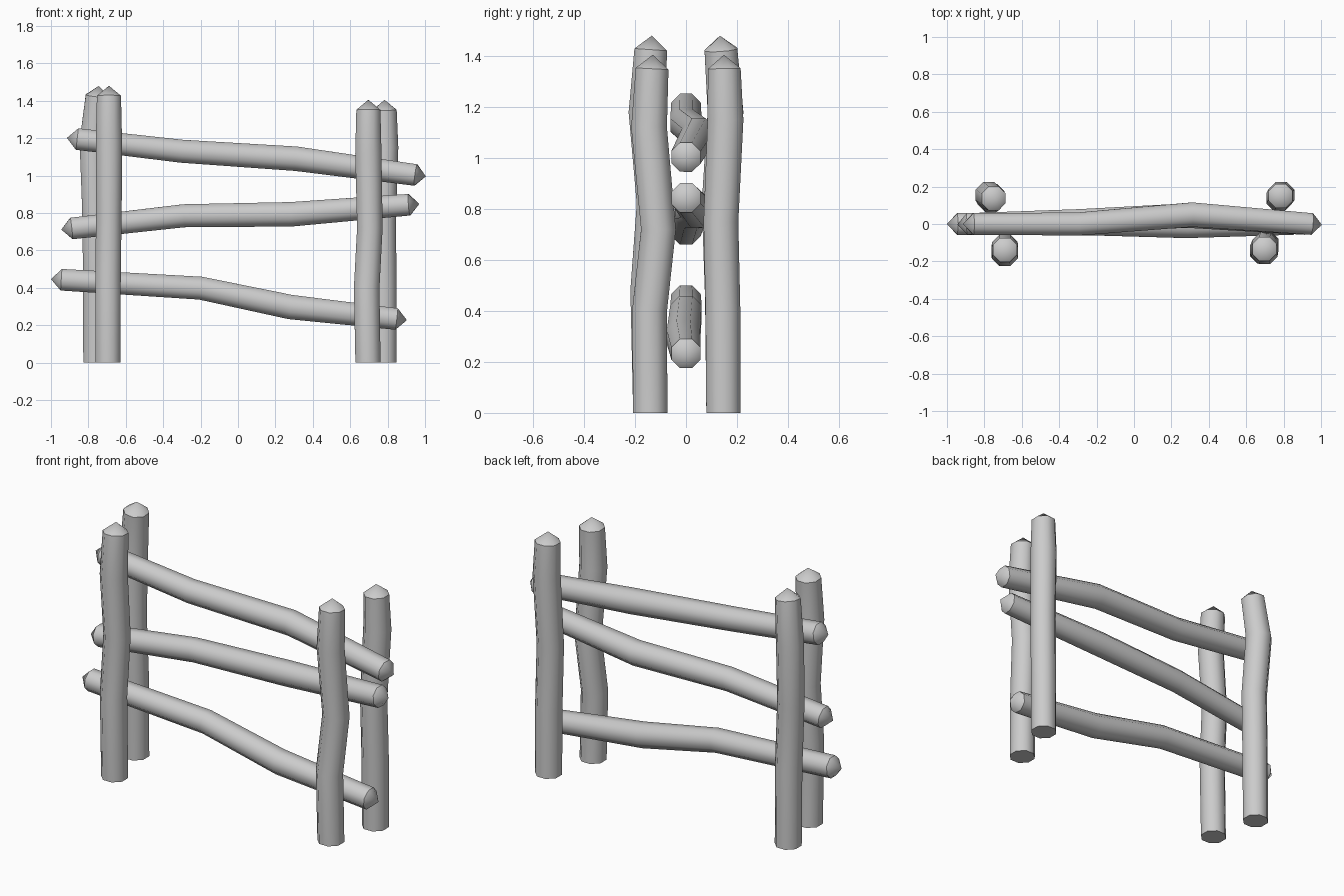
import bpy, bmesh
from math import cos, sin, tau
from mathutils import Vector

if "Cube" in bpy.data.objects:
    bpy.data.objects.remove(bpy.data.objects["Cube"])

SIDES = 8


def log(name, path, radii, side, tip_start, tip_len=0.055):
    """Eight-sided bent log along path, with a blunt cone on its end(s)."""
    pts = [Vector(p) for p in path]
    bm = bmesh.new()
    rings = []
    for i, p in enumerate(pts):
        d0 = (p - pts[i - 1]).normalized() if i else None
        d1 = (pts[i + 1] - p).normalized() if i < len(pts) - 1 else None
        t = ((d0 or d1) + (d1 or d0)).normalized()
        if i == 0 and not tip_start:
            t = Vector((0, 0, 1))          # level foot
        u = (Vector(side) - t * t.dot(Vector(side))).normalized()
        v = t.cross(u)
        ring = []
        for k in range(SIDES):
            a = tau * (k + 0.5) / SIDES
            ring.append(bm.verts.new(p + (u * cos(a) + v * sin(a)) * radii[i] * 1.04))
        rings.append(ring)

    # bark
    for r0, r1 in zip(rings, rings[1:]):
        for k in range(SIDES):
            n = (k + 1) % SIDES
            bm.faces.new((r0[k], r0[n], r1[n], r1[k])).smooth = True

    # hewn ends
    def cone(ring, p, d):
        apex = bm.verts.new(p + d * tip_len)
        for k in range(SIDES):
            bm.faces.new((ring[k], ring[(k + 1) % SIDES], apex)).smooth = True

    cone(rings[-1], pts[-1], (pts[-1] - pts[-2]).normalized())
    if tip_start:
        cone(rings[0], pts[0], (pts[0] - pts[1]).normalized())
    else:
        bm.faces.new(rings[0])
    for ring in (rings[0], rings[-1]):
        for k in range(SIDES):
            bm.edges.get((ring[k], ring[(k + 1) % SIDES])).smooth = False

    bmesh.ops.recalc_face_normals(bm, faces=bm.faces)
    me = bpy.data.meshes.new(name)
    bm.to_mesh(me)
    bm.free()
    bpy.context.collection.objects.link(bpy.data.objects.new(name, me))


# upright posts
posts = {
    "front_left_post": [(-.695, -.14, 0), (-.695, -.15, .48), (-.69, -.125, .82),
                        (-.69, -.155, 1.18), (-.69, -.138, 1.425)],
    "front_right_post": [(.695, -.14, 0), (.688, -.143, .4), (.705, -.108, .72),
                         (.697, -.145, 1.12), (.697, -.133, 1.35)],
    "back_left_post": [(-.76, .147, 0), (-.76, .143, .45), (-.765, .13, .82),
                       (-.777, .155, 1.18), (-.75, .137, 1.425)],
    "back_right_post": [(.78, .147, 0), (.78, .145, .4), (.776, .137, .75),
                        (.787, .155, 1.15), (.784, .15, 1.35)],
}
for name, path in posts.items():
    log(name, path, [.07, .071, .071, .073, .067], (1, 0, 0), False)

# cross rails
rails = {
    "top_rail": [(-.86, 0, 1.195), (-.30, 0, 1.13), (.31, .05, 1.09), (.95, 0, 1.003)],
    "middle_rail": [(-.89, 0, .717), (-.29, .018, .785), (.285, .045, .793), (.915, 0, .844)],
    "bottom_rail": [(-.945, 0, .443), (-.2, 0, .398), (.28, -.01, .297), (.848, 0, .233)],
}
for name, path in rails.items():
    log(name, path, [.06, .064, .068, .06], (0, 1, 0), True)
